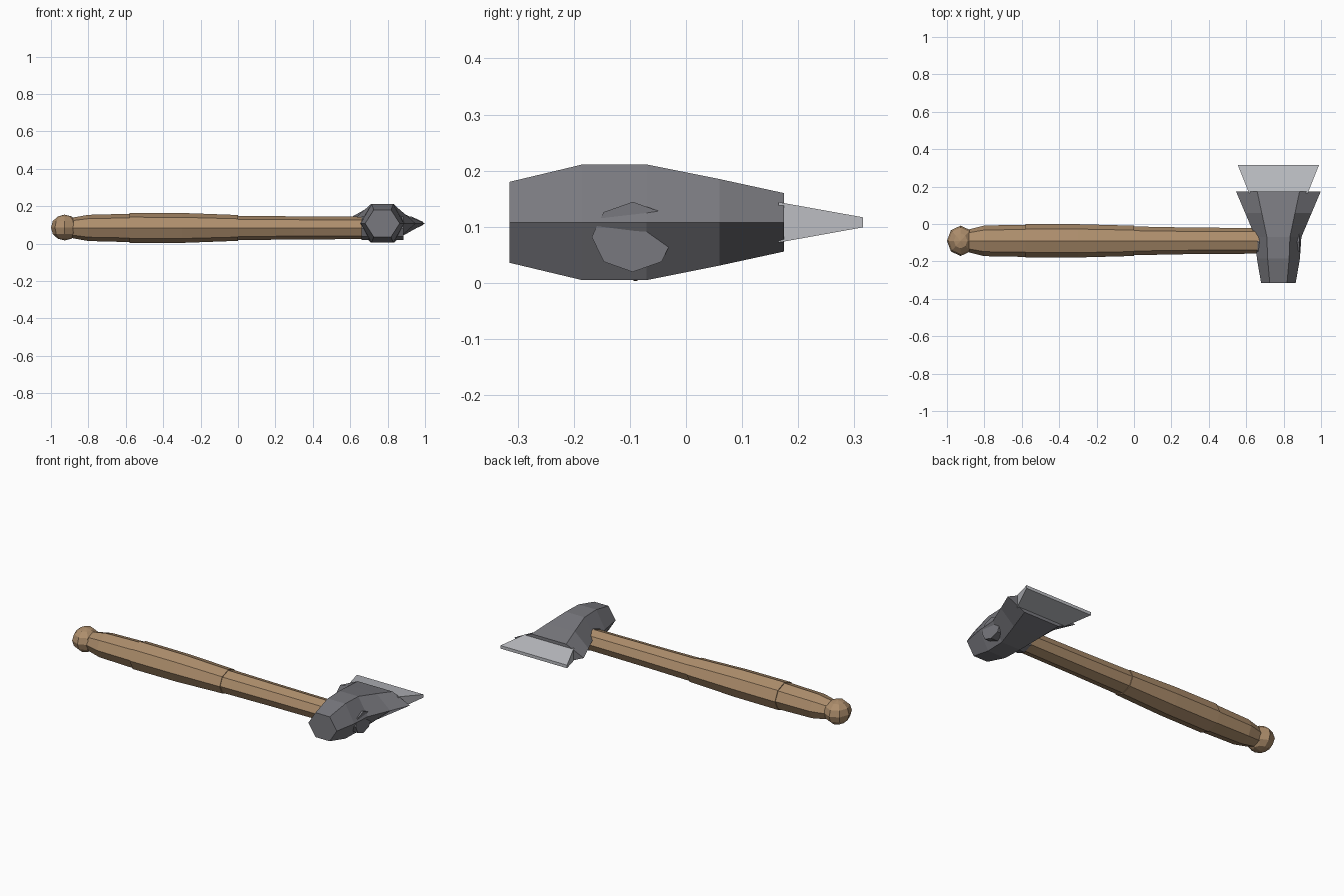
import bpy, bmesh
from math import sin, cos, pi

if "Cube" in bpy.data.objects:
    bpy.data.objects.remove(bpy.data.objects["Cube"])


def material(name, rgb):
    m = bpy.data.materials.new(name)
    m.diffuse_color = (*rgb, 1)
    m.use_nodes = True
    m.node_tree.nodes["Principled BSDF"].inputs["Base Color"].default_value = m.diffuse_color
    return m


wood = material("wood", (0.42, 0.27, 0.15))
iron = material("dark_metal", (0.19, 0.19, 0.21))
steel = material("light_metal", (0.50, 0.51, 0.54))


def add_object(name, bm, mat):
    bmesh.ops.recalc_face_normals(bm, faces=bm.faces[:])
    me = bpy.data.meshes.new(name)
    bm.to_mesh(me)
    bm.free()
    me.materials.append(mat)
    ob = bpy.data.objects.new(name, me)
    bpy.context.collection.objects.link(ob)
    return ob


def loft(name, rings, mat):
    """Skin a list of point rings and cap both ends."""
    bm = bmesh.new()
    loops = [[bm.verts.new(p) for p in ring] for ring in rings]
    n = len(loops[0])
    for a, b in zip(loops, loops[1:]):
        for i in range(n):
            j = (i + 1) % n
            bm.faces.new((a[i], a[j], b[j], b[i]))
    bm.faces.new(loops[0])
    bm.faces.new(loops[-1])
    return add_object(name, bm, mat)


def octagon(x, ry, rz, cy=-0.09, cz=0.084):
    return [(x, cy + ry * cos(i * pi / 4), cz + rz * sin(i * pi / 4)) for i in range(8)]


def hexagon(y, hx, hz):
    return [(0.772 + hx * x, y, 0.108 + hz * z) for x, z in
            ((1, 0), (.5, 1), (-.5, 1), (-1, 0), (-.5, -1), (.5, -1))]


def rectangle(y, hx, hz):
    return [(0.772 + hx * x, y, 0.108 + hz * z) for x, z in
            ((1, 1), (-1, 1), (-1, -1), (1, -1))]


# Wooden handle in three sections, with small steps at the joints
loft("handle_end", [octagon(-0.90, .056, .050), octagon(-0.88, .062, .056),
                    octagon(-0.80, .082, .070), octagon(-0.57, .086, .076)], wood)
loft("handle_grip", [octagon(-0.58, .090, .081), octagon(-0.30, .089, .080),
                     octagon(0.0, .081, .069)], wood)
loft("handle_shaft", [octagon(-0.01, .077, .065), octagon(0.30, .071, .062),
                      octagon(0.75, .068, .059)], wood)

# Faceted knob
bm = bmesh.new()
bmesh.ops.create_uvsphere(bm, u_segments=8, v_segments=6, radius=1)
bmesh.ops.scale(bm, vec=(.073, .081, .069), verts=bm.verts)
bmesh.ops.translate(bm, vec=(-.927, -.09, .086), verts=bm.verts)
add_object("handle_knob", bm, wood)

# Metal eye that passes through the head
loft("eye_socket", [octagon(x, .073, .0625, -.095, .082) for x in (.66, .885)], iron)

# Six-sided head, flaring towards the blade
loft("axe_head", [hexagon(-.315, .0925, .072), hexagon(-.185, .115, .103),
                  hexagon(-.07, .123, .103), hexagon(.06, .178, .077),
                  hexagon(.175, .227, .052)], iron)

# Tapered cutting edge
loft("blade", [rectangle(.165, .157, .036), rectangle(.315, .217, .009)], steel)
